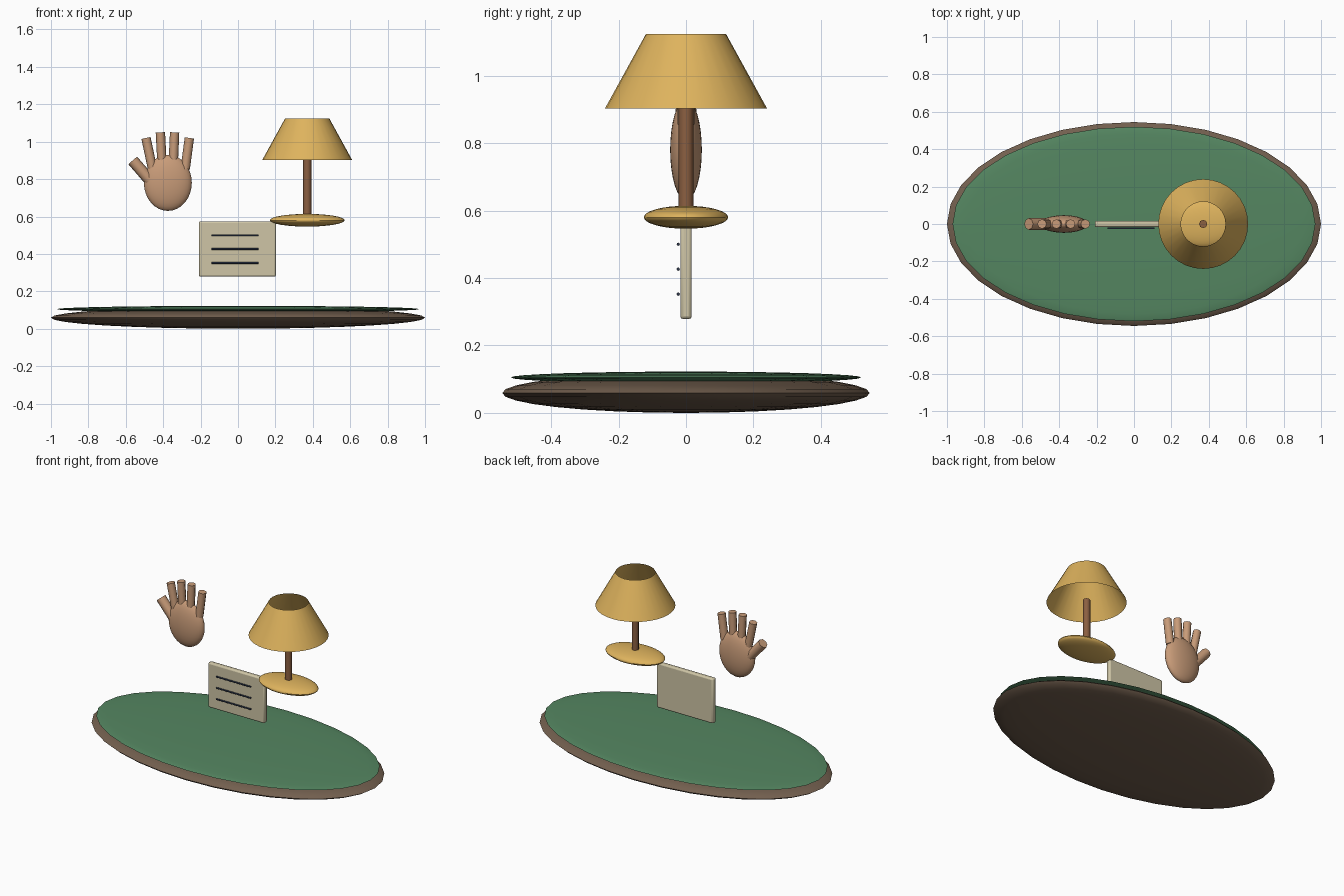
import bpy, bmesh
from mathutils import Vector

if "Cube" in bpy.data.objects:
    bpy.data.objects.remove(bpy.data.objects["Cube"])


def material(name, rgb):
    m = bpy.data.materials.new(name)
    m.diffuse_color = (*rgb, 1)
    m.use_nodes = True
    m.node_tree.nodes["Principled BSDF"].inputs["Base Color"].default_value = m.diffuse_color
    return m


BROWN = material("dark_brown", (0.17, 0.115, 0.077))
GREEN = material("green_felt", (0.09, 0.24, 0.12))
GOLD = material("gold", (0.73, 0.45, 0.11))
SKIN = material("skin", (0.58, 0.33, 0.19))
WOOD = material("stem_brown", (0.26, 0.115, 0.053))
PAPER = material("paper", (0.62, 0.56, 0.38))
INK = material("ink", (0.026, 0.038, 0.07))


def finish(name, mat, angle=0.7):
    ob = bpy.context.object
    ob.name = name
    ob.data.name = name
    ob.data.materials.append(mat)
    bpy.ops.object.shade_smooth_by_angle(angle=angle)
    return ob


def ellipsoid(name, mat, centre, radii, segments=32, rings=16):
    bpy.ops.mesh.primitive_uv_sphere_add(segments=segments, ring_count=rings, radius=1, location=centre)
    bpy.context.object.scale = radii
    bpy.ops.object.transform_apply(location=False, rotation=False, scale=True)
    return finish(name, mat)


def rod(name, mat, start, end, radius, sides=8):
    a, b = Vector(start), Vector(end)
    bpy.ops.mesh.primitive_cylinder_add(vertices=sides, radius=radius, depth=(b - a).length,
                                        location=(a + b) / 2)
    bpy.context.object.rotation_euler = (b - a).to_track_quat('Z', 'Y').to_euler()
    return finish(name, mat, 0.9)


# Oval table top with felt surface
ellipsoid("table_rim", BROWN, (0, 0, 0.059), (1.0, 0.545, 0.059))
ellipsoid("felt_top", GREEN, (0, 0, 0.105), (0.97, 0.52, 0.0175))

# Upright note card with ruled lines
bpy.ops.mesh.primitive_cube_add(size=1, location=(-0.003, 0, 0.426))
card = bpy.context.object
card.scale = (0.412, 0.034, 0.296)
bpy.ops.object.transform_apply(location=False, rotation=False, scale=True)
finish("note_card", PAPER)
bevel = card.modifiers.new("soft_edges", 'BEVEL')
bevel.width = 0.009
bevel.segments = 2
for i, z in enumerate((0.5, 0.426, 0.352)):
    rod(f"card_line_{i + 1}", INK, (-0.142, -0.023, z), (0.11, -0.023, z), 0.005)

# Desk lamp: oval foot, stem, open shade
LX = 0.37
ellipsoid("lamp_foot", GOLD, (LX, 0, 0.58), (0.2, 0.125, 0.034))
rod("lamp_stem", WOOD, (LX, 0, 0.58), (LX, 0, 0.92), 0.022)
bpy.ops.mesh.primitive_cone_add(vertices=32, radius1=0.24, radius2=0.119, depth=0.22,
                                end_fill_type='NOTHING', location=(LX, 0, 1.013))
finish("lamp_shade", GOLD)

# Open hand: palm, four fingers and a thumb
ellipsoid("palm", SKIN, (-0.375, 0, 0.78), (0.128, 0.047, 0.15))
fingers = [(-0.457, 0.855, -0.492, 1.02), (-0.405, 0.86, -0.415, 1.05),
           (-0.347, 0.86, -0.339, 1.05), (-0.282, 0.855, -0.26, 1.02)]
for i, (x0, z0, x1, z1) in enumerate(fingers):
    rod(f"finger_{i + 1}", SKIN, (x0, 0, z0), (x1, 0, z1), 0.025)
rod("thumb", SKIN, (-0.455, 0, 0.775), (-0.563, 0, 0.9), 0.031)
